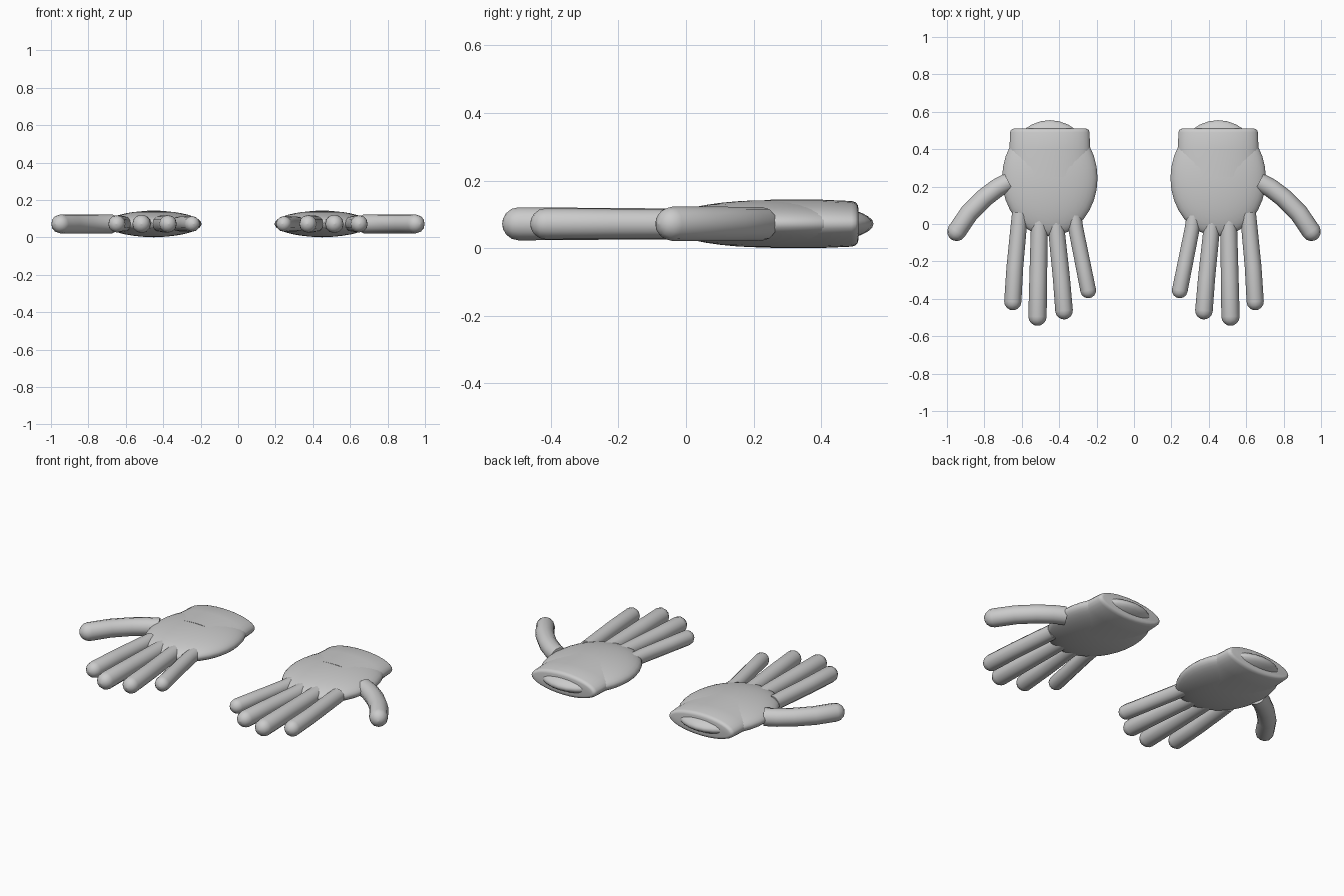
import bpy, bmesh
from math import sin, cos, pi, radians
from mathutils import Matrix, Vector

if "Cube" in bpy.data.objects:
    bpy.data.objects.remove(bpy.data.objects["Cube"])

Z = 0.072   # mid height of the gloves
CX = 0.45   # centre of the right-hand glove


def finish(obj, angle=40):
    """Smooth shading, then mirror across x = 0 for the other glove."""
    bpy.ops.object.select_all(action='DESELECT')
    obj.select_set(True)
    bpy.context.view_layer.objects.active = obj
    bpy.ops.object.shade_smooth_by_angle(angle=radians(angle))
    mod = obj.modifiers.new("Mirror", 'MIRROR')
    mod.use_axis[0] = True


def mesh_object(name, bm):
    me = bpy.data.meshes.new(name)
    bm.to_mesh(me)
    bm.free()
    obj = bpy.data.objects.new(name, me)
    bpy.context.collection.objects.link(obj)
    return obj


def digit(name, pts, r0, r1):
    """Round tube along 2D points, flat at the root and domed at the tip."""
    path = [Vector((x, y, Z)) for x, y in pts]
    n = len(path) - 1
    rings = [(p, r0 + (r1 - r0) * i / n) for i, p in enumerate(path)]
    d = (path[-1] - path[-2]).normalized()
    for a in (25, 50, 72, 90):
        t = radians(a)
        rings.append((path[-1] + d * r1 * sin(t), max(r1 * cos(t), 0.0005)))
    cu = bpy.data.curves.new(name, 'CURVE')
    cu.dimensions = '3D'
    cu.bevel_depth = 1.0
    cu.bevel_resolution = 4
    cu.use_fill_caps = True
    sp = cu.splines.new('POLY')
    sp.points.add(len(rings) - 1)
    for point, (co, r) in zip(sp.points, rings):
        point.co = (*co, 1)
        point.radius = r
    obj = bpy.data.objects.new(name, cu)
    bpy.context.collection.objects.link(obj)
    bpy.ops.object.select_all(action='DESELECT')
    obj.select_set(True)
    bpy.context.view_layer.objects.active = obj
    bpy.ops.object.convert(target='MESH')
    finish(bpy.context.view_layer.objects.active, 50)


# palm: flattened ellipsoid
bm = bmesh.new()
bmesh.ops.create_uvsphere(bm, u_segments=32, v_segments=20, radius=1)
bmesh.ops.transform(bm, verts=bm.verts, matrix=Matrix.Translation((CX, 0.245, Z))
                    @ Matrix.Diagonal((0.255, 0.31, 0.07, 1)))
finish(mesh_object("palm", bm))

# cuff: flattened solid sleeve with a rounded wrist end
bm = bmesh.new()
profile = [(0.25, 0.0, 1), (0.25, 0.0, 0), (0.40, 0.0, 0), (0.49, 0.004, 0),
           (0.502, 0.008, 0), (0.508, 0.015, 0), (0.51, 0.024, 0)]
loops = []
for y, inset, _ in profile[1:]:
    loops.append([bm.verts.new((CX + (0.216 - inset) * cos(2 * pi * i / 32), y,
                                Z + (0.0715 - inset) * sin(2 * pi * i / 32)))
                  for i in range(32)])
for a, b in zip(loops, loops[1:]):
    for i in range(32):
        j = (i + 1) % 32
        bm.faces.new((a[i], a[j], b[j], b[i]))
bm.faces.new(loops[0])
bm.faces.new(loops[-1])
bmesh.ops.recalc_face_normals(bm, faces=bm.faces)
finish(mesh_object("cuff", bm))

# fingers and thumb
digit("little_finger", [(0.322, 0.06), (0.312, -0.02), (0.272, -0.22), (0.245, -0.355)], 0.039, 0.042)
digit("ring_finger", [(0.42, 0.05), (0.412, -0.06), (0.388, -0.29), (0.374, -0.463)], 0.043, 0.047)
digit("middle_finger", [(0.505, 0.05), (0.507, -0.06), (0.512, -0.29), (0.516, -0.495)], 0.044, 0.049)
digit("index_finger", [(0.61, 0.06), (0.617, -0.02), (0.637, -0.23), (0.648, -0.415)], 0.042, 0.046)
digit("thumb", [(0.67, 0.225), (0.73, 0.193), (0.80, 0.14), (0.88, 0.06), (0.948, -0.04)], 0.05, 0.051)
